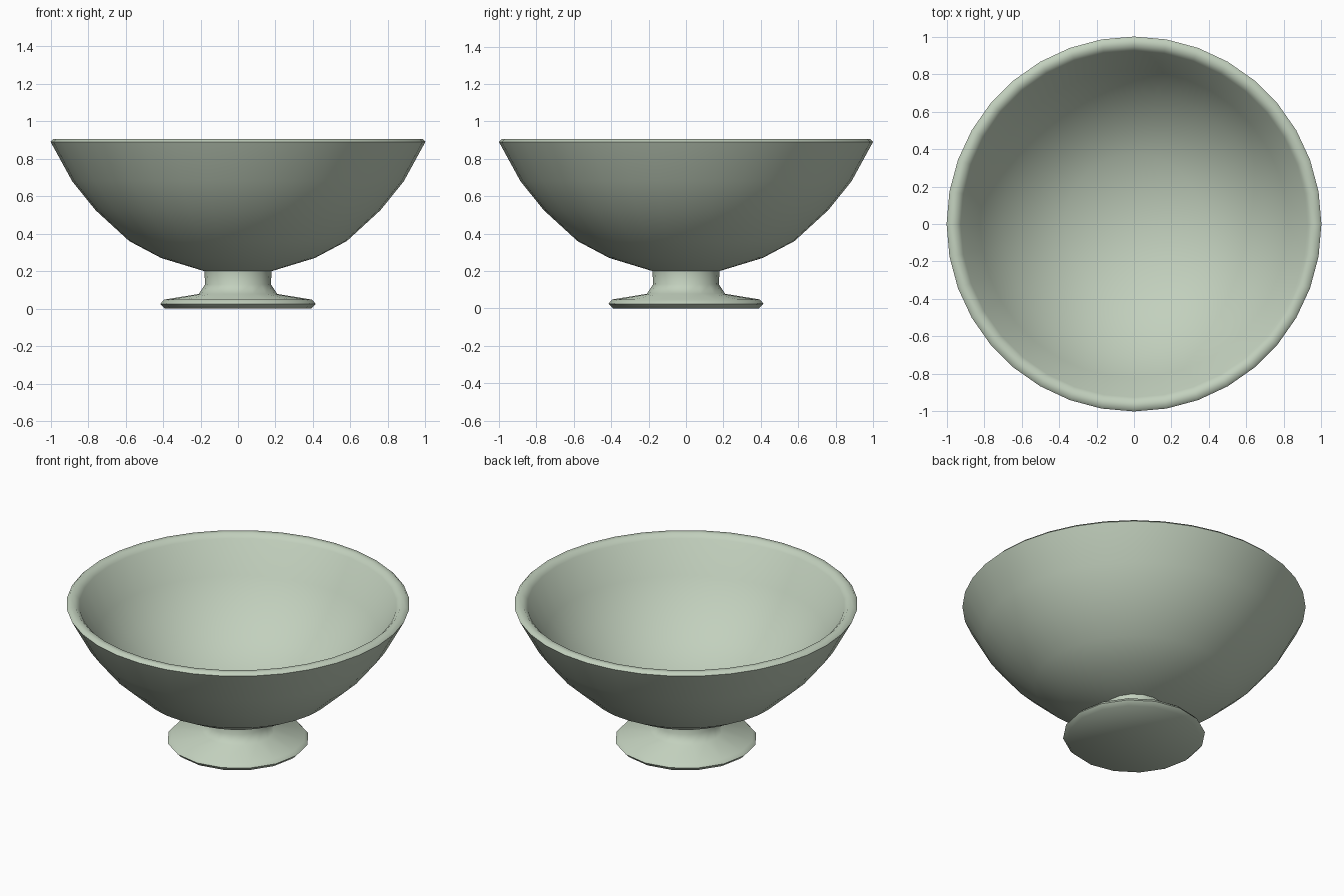
import bpy, math

if "Cube" in bpy.data.objects:
    bpy.data.objects.remove(bpy.data.objects["Cube"])

# single celadon glaze colour
glaze = bpy.data.materials.new("pale_green_glaze")
glaze.diffuse_color = (0.54, 0.63, 0.51, 1)
glaze.use_nodes = True
glaze.node_tree.nodes["Principled BSDF"].inputs["Base Color"].default_value = glaze.diffuse_color


def lathe(name, profile, sides):
    """Revolve a (radius, height) profile around z; radius 0 makes a pole."""
    verts, faces, rings = [], [], []
    for r, z in profile:
        n = 1 if r == 0 else sides
        rings.append([len(verts) + i for i in range(n)])
        for i in range(n):
            a = 2 * math.pi * i / sides
            verts.append((r * math.cos(a), r * math.sin(a), z))
    for lo, hi in zip(rings, rings[1:]):
        for i in range(sides):
            j = (i + 1) % sides
            if len(lo) == 1:
                faces.append((lo[0], hi[j], hi[i]))
            elif len(hi) == 1:
                faces.append((lo[i], lo[j], hi[0]))
            else:
                faces.append((lo[i], lo[j], hi[j], hi[i]))
    me = bpy.data.meshes.new(name)
    me.from_pydata(verts, [], faces)
    me.materials.append(glaze)
    ob = bpy.data.objects.new(name, me)
    bpy.context.collection.objects.link(ob)
    bpy.ops.object.select_all(action='DESELECT')
    ob.select_set(True)
    bpy.context.view_layer.objects.active = ob
    bpy.ops.object.shade_smooth_by_angle(angle=math.radians(65))
    return ob


# bowl: outer wall, rounded rim, inner wall
lathe("bowl", [(0, 0.19), (0.18, 0.20), (0.41, 0.27), (0.58, 0.36),
               (0.76, 0.525), (0.885, 0.68), (1.0, 0.89), (0.985, 0.905),
               (0.95, 0.905), (0.925, 0.88), (0.82, 0.69), (0.70, 0.545),
               (0.54, 0.405), (0.37, 0.32), (0.17, 0.265), (0, 0.255)], 36)

# pedestal: flat base disc, rounded edge, flared stem
lathe("pedestal_foot", [(0, 0.005), (0.39, 0.005), (0.415, 0.025),
                        (0.395, 0.048), (0.21, 0.078), (0.175, 0.13),
                        (0.18, 0.20), (0, 0.21)], 16)
for v in bpy.data.objects["pedestal_foot"].data.vertices:
    if v.co.z < 0.01:
        v.co.z = 0
